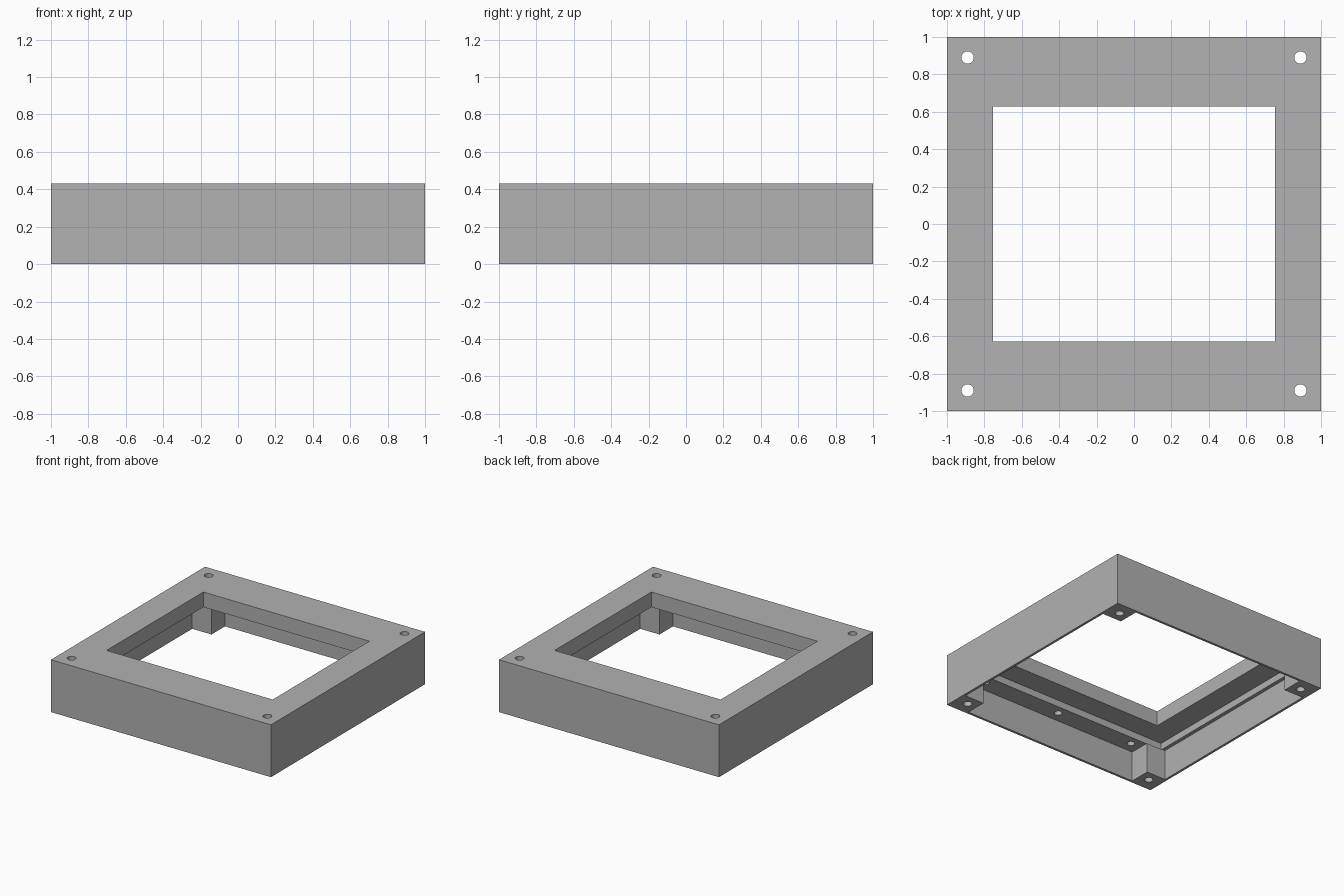
import bpy, bmesh, math

cube = bpy.data.objects.get("Cube")
if cube:
    bpy.data.objects.remove(cube, do_unlink=True)

HEIGHT = 0.43
LEDGE_Z = 0.25      # underside of the screw ledges
PLATE_Z = 0.306     # underside of the top plate
WALL = 0.98         # inner face of the outer wall
POST = 0.805        # inner face of the corner posts
HOLE = 0.89         # screw hole offset from the centre
HOLE_R = 0.033

grey = bpy.data.materials.new("mid_grey")
grey.use_nodes = True
grey.diffuse_color = (0.445, 0.445, 0.445, 1)
grey.node_tree.nodes["Principled BSDF"].inputs["Base Color"].default_value = grey.diffuse_color


def prism(name, outline, z0, z1):
    """Extrude a flat outline from z0 up to z1."""
    bm = bmesh.new()
    face = bm.faces.new([bm.verts.new((x, y, z0)) for x, y in outline])
    top = bmesh.ops.extrude_face_region(bm, geom=[face])["geom"]
    bmesh.ops.translate(bm, vec=(0, 0, z1 - z0),
                        verts=[g for g in top if isinstance(g, bmesh.types.BMVert)])
    bmesh.ops.recalc_face_normals(bm, faces=bm.faces[:])
    mesh = bpy.data.meshes.new(name)
    bm.to_mesh(mesh)
    bm.free()
    ob = bpy.data.objects.new(name, mesh)
    bpy.context.collection.objects.link(ob)
    mesh.materials.append(grey)
    return ob


def rect(hx, hy):
    return [(-hx, -hy), (hx, -hy), (hx, hy), (-hx, hy)]


def circle(cx, cy, r, n=32):
    return [(cx + r * math.cos(math.tau * i / n), cy + r * math.sin(math.tau * i / n))
            for i in range(n)]


def cut(target, outline, z0, z1):
    """Subtract a prism from the target and discard the cutter."""
    cutter = prism("cutter", outline, z0, z1)
    cutter.hide_render = True
    mod = target.modifiers.new("cut", "BOOLEAN")
    mod.operation = "DIFFERENCE"
    mod.solver = "EXACT"
    mod.object = cutter
    bpy.context.view_layer.objects.active = target
    bpy.ops.object.modifier_apply(modifier=mod.name)
    bpy.data.objects.remove(cutter, do_unlink=True)


# Outer block of the bezel
frame = prism("bezel_frame", rect(1, 1), 0, HEIGHT)

# Cross-shaped cavity that leaves thin walls and four corner posts
cross = []
for sx, sy in ((1, 1), (-1, 1), (-1, -1), (1, -1)):
    corner = [(sx * WALL, sy * POST), (sx * POST, sy * POST), (sx * POST, sy * WALL)]
    cross += corner if sx * sy > 0 else corner[::-1]
cut(frame, cross, -0.1, LEDGE_Z)

# Panel recess above the ledges, then the window through the top plate
cut(frame, rect(0.95, 0.815), LEDGE_Z - 0.002, PLATE_Z)
cut(frame, rect(0.755, 0.628), 0.2, 0.6)

# Through holes in the posts and blind holes in the front and back ledges
for sy in (-1, 1):
    for sx in (-1, 1):
        cut(frame, circle(sx * HOLE, sy * HOLE, HOLE_R), -0.1, 0.6)
    for x in (-0.715, 0, 0.715):
        cut(frame, circle(x, sy * HOLE, HOLE_R * 0.9), 0.2, 0.36)

# Flat faces, with only the hole walls smoothed
bpy.ops.object.select_all(action="DESELECT")
frame.select_set(True)
bpy.context.view_layer.objects.active = frame
bpy.ops.object.shade_smooth_by_angle(angle=math.radians(30))
